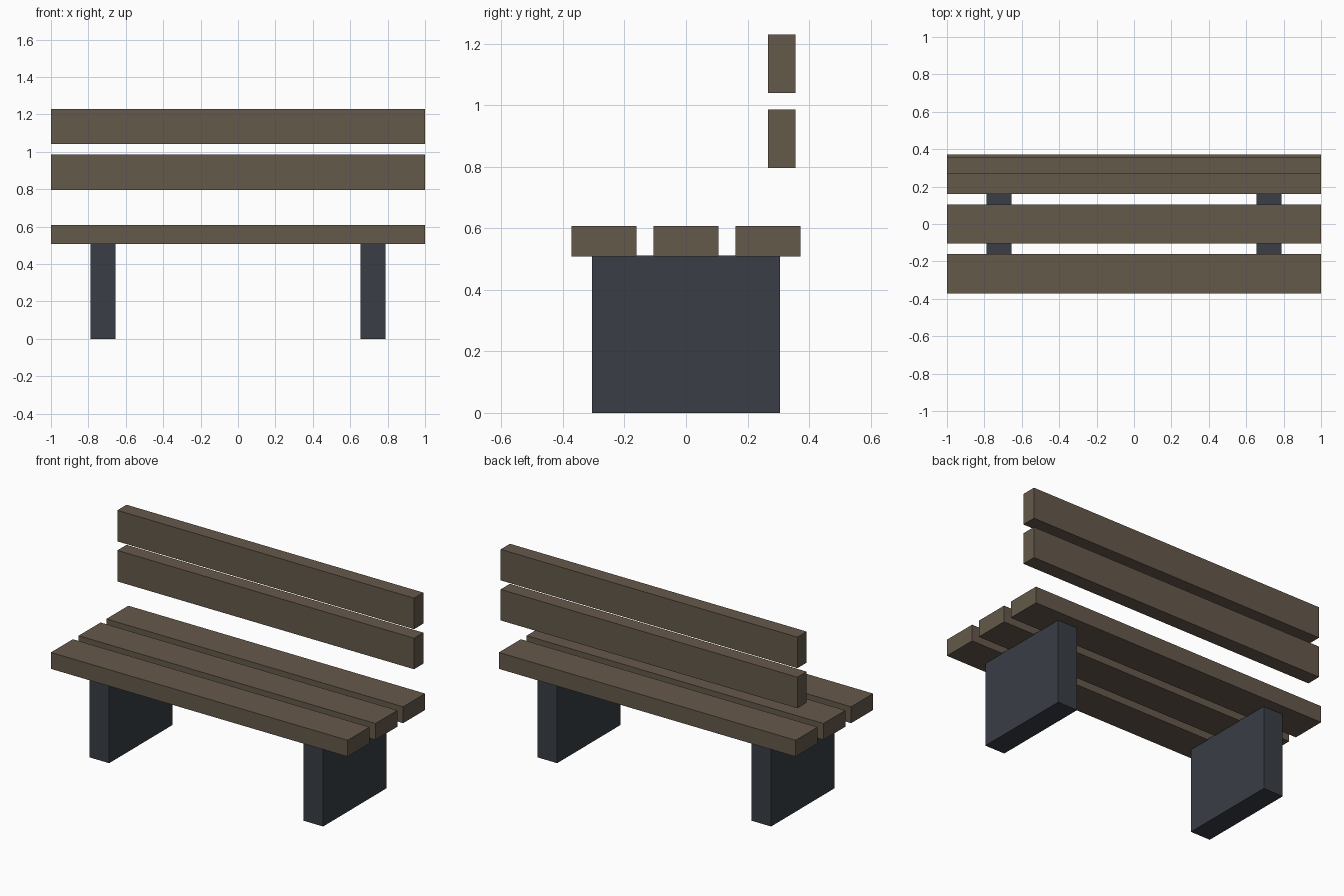
import bpy

if "Cube" in bpy.data.objects:
    bpy.data.objects.remove(bpy.data.objects["Cube"])


def material(name, rgb):
    mat = bpy.data.materials.new(name)
    mat.diffuse_color = (*rgb, 1.0)
    mat.use_nodes = True
    mat.node_tree.nodes["Principled BSDF"].inputs["Base Color"].default_value = mat.diffuse_color
    return mat


def box(name, centre, size, mat):
    bpy.ops.mesh.primitive_cube_add(size=1, location=centre)
    obj = bpy.context.object
    obj.name = name
    obj.scale = size
    bpy.ops.object.transform_apply(location=False, rotation=False, scale=True)
    obj.data.materials.append(mat)
    return obj


wood = material("wood", (0.13, 0.10, 0.07))
metal = material("dark_support", (0.041, 0.048, 0.06))

# Seat: three planks running the full length
for name, y in (("front", -0.267), ("middle", 0.0), ("rear", 0.267)):
    box(f"seat_plank_{name}", (0, y, 0.558), (2.0, 0.211, 0.10), wood)

# Backrest: two upright planks
for name, z in (("lower", 0.891), ("upper", 1.135)):
    box(f"back_plank_{name}", (0, 0.311, z), (2.0, 0.089, 0.189), wood)

# Slab legs, slightly let into the seat planks
for name, side in (("left", -1), ("right", 1)):
    box(f"leg_{name}", (side * 0.721, 0, 0.256), (0.133, 0.61, 0.512), metal)
